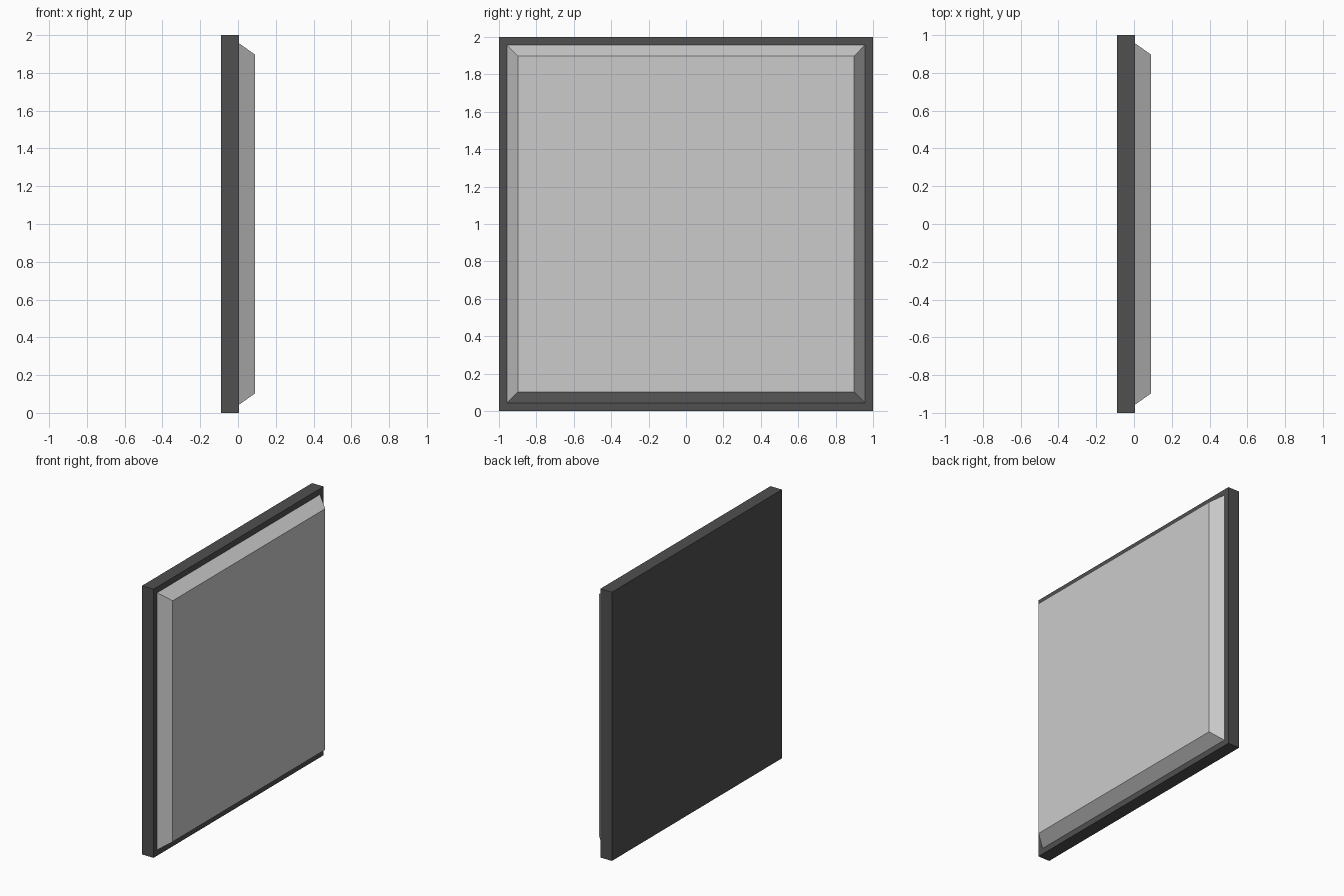
import bpy, bmesh
from mathutils import Vector

if "Cube" in bpy.data.objects:
    bpy.data.objects.remove(bpy.data.objects["Cube"])

BACK, FACE, FRONT = -0.09, 0.005, 0.09   # depth levels along x
OUTER, BASE, TOP = 1.0, 0.957, 0.897     # half widths of slab, panel base, panel face


def ring(bm, x, half):
    """Square loop of four vertices facing +x, centred at z = 1."""
    return [bm.verts.new(Vector((x, y * half, 1 + z * half)))
            for y, z in ((-1, -1), (1, -1), (1, 1), (-1, 1))]


def lofted(name, sections, cap_start, cap_end):
    """Join square sections into one flat-faced shell."""
    bm = bmesh.new()
    rings = [ring(bm, x, half) for x, half in sections]
    for a, b in zip(rings, rings[1:]):
        for i in range(4):
            j = (i + 1) % 4
            bm.faces.new((a[i], a[j], b[j], b[i]))
    if cap_start:
        bm.faces.new(rings[0][::-1])
    if cap_end:
        bm.faces.new(rings[-1])
    mesh = bpy.data.meshes.new(name)
    bm.to_mesh(mesh)
    bm.free()
    obj = bpy.data.objects.new(name, mesh)
    bpy.context.collection.objects.link(obj)
    return obj


# Dark backing slab, with its front rim running in to the panel edge
slab = lofted("backing_slab", [(BACK, OUTER), (FACE, OUTER), (FACE, BASE)], True, False)
dark = bpy.data.materials.new("dark_grey")
dark.diffuse_color = (0.08, 0.08, 0.08, 1)
dark.use_nodes = True
dark.node_tree.nodes["Principled BSDF"].inputs["Base Color"].default_value = dark.diffuse_color
slab.data.materials.append(dark)

# Raised grey panel with bevelled sides
lofted("raised_panel", [(FACE, BASE), (FRONT, TOP)], False, True)
